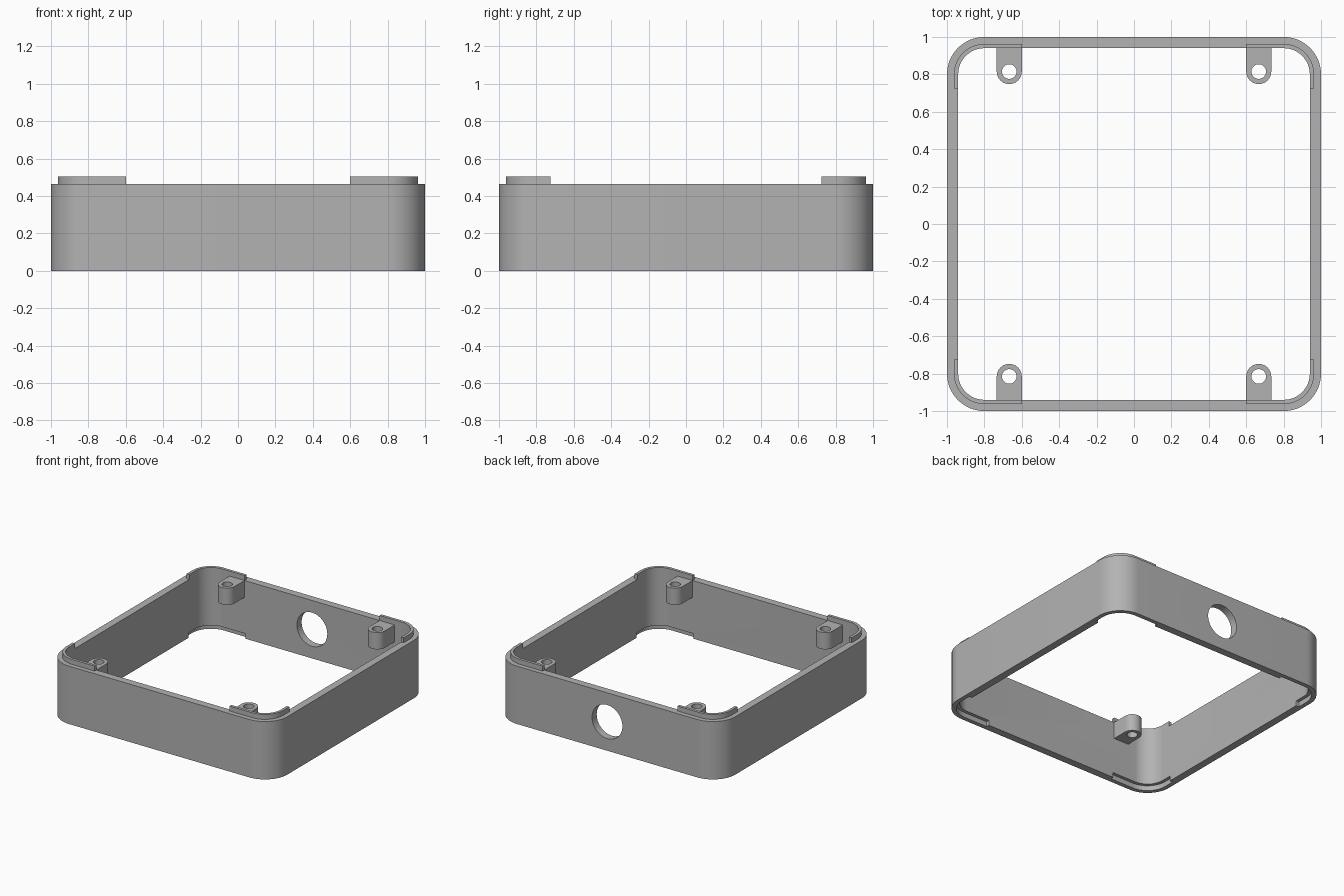
import bpy, bmesh
from math import sin, cos, pi
from mathutils import Matrix

if "Cube" in bpy.data.objects:
    bpy.data.objects.remove(bpy.data.objects["Cube"])

HEIGHT, LIP = 0.465, 0.04
WALL, RADIUS = 0.06, 0.2
TAB_X, TAB_Y, TAB_R = 0.667, 0.815, 0.067

grey = bpy.data.materials.new("plain_grey")
grey.use_nodes = True
grey.diffuse_color = (0.45, 0.45, 0.45, 1)
grey.node_tree.nodes["Principled BSDF"].inputs["Base Color"].default_value = grey.diffuse_color


def arc(cx, cy, r, start, end, steps):
    angles = [start + (end - start) * i / steps for i in range(steps + 1)]
    return [(cx + r * cos(a), cy + r * sin(a)) for a in angles]


def rounded_square(inset):
    """Outline of the frame, moved inward by inset."""
    c, pts = 1 - RADIUS, []
    for k, (sx, sy) in enumerate([(1, 1), (-1, 1), (-1, -1), (1, -1)]):
        pts += arc(sx * c, sy * c, RADIUS - inset, k * pi / 2, (k + 1) * pi / 2, 16)
    return pts


def corner_path(inset, x_end, y_end):
    """Path around one corner, with a straight run on each side."""
    c = 1 - RADIUS
    return ([(1 - inset, y_end)] + arc(c, c, RADIUS - inset, 0, pi / 2, 16)
            + [(x_end, 1 - inset)])


def finish(bm, name):
    bmesh.ops.recalc_face_normals(bm, faces=bm.faces)
    mesh = bpy.data.meshes.new(name)
    bm.to_mesh(mesh)
    bm.free()
    mesh.materials.append(grey)
    ob = bpy.data.objects.new(name, mesh)
    bpy.context.collection.objects.link(ob)
    return ob


def band(name, outer, inner, z0, z1, closed, sx=1, sy=1):
    """Solid strip between two matching paths."""
    bm = bmesh.new()
    rows = [[bm.verts.new((sx * x, sy * y, z)) for x, y in path]
            for path, z in ((outer, z0), (outer, z1), (inner, z1), (inner, z0))]
    n = len(outer)
    for i in range(n if closed else n - 1):
        j = (i + 1) % n
        for k in range(4):
            a, b = rows[k], rows[(k + 1) % 4]
            bm.faces.new((a[i], a[j], b[j], b[i]))
    if not closed:
        bm.faces.new([r[0] for r in rows])
        bm.faces.new([r[-1] for r in rows])
    return finish(bm, name)


def prism(name, outline, z0, z1, sx=1, sy=1):
    bm = bmesh.new()
    base = bm.faces.new([bm.verts.new((sx * x, sy * y, z0)) for x, y in outline])
    top = bmesh.ops.extrude_face_region(bm, geom=[base])["geom"]
    bmesh.ops.translate(bm, vec=(0, 0, z1 - z0),
                        verts=[v for v in top if isinstance(v, bmesh.types.BMVert)])
    return finish(bm, name)


def activate(ob):
    bpy.ops.object.select_all(action="DESELECT")
    ob.select_set(True)
    bpy.context.view_layer.objects.active = ob


def cut(ob, cutter):
    cutter.hide_render = True
    mod = ob.modifiers.new("cut", "BOOLEAN")
    mod.operation, mod.solver, mod.object = "DIFFERENCE", "EXACT", cutter
    activate(ob)
    bpy.ops.object.modifier_apply(modifier=mod.name)
    bpy.data.objects.remove(cutter)


# Frame wall
frame = band("frame_wall", rounded_square(0), rounded_square(WALL), 0, HEIGHT, True)
parts = [frame]

# Round opening through the back wall
opening = prism("opening_cutter", arc(0, 0, 0.135, 0, 2 * pi, 48)[:-1], -0.2, 0.2)
opening.data.transform(Matrix.Translation((0, 1, HEIGHT / 2)) @ Matrix.Rotation(pi / 2, 4, "X"))
cut(frame, opening)

for side, sx in (("left", 1), ("right", -1)):
    for end, sy in (("front", -1), ("back", 1)):
        label = f"{end}_{side}"

        # Recess under each corner, matching the lip of a stacked frame
        recess = band("recess_cutter", corner_path(0.034, 0.59, 0.715),
                      corner_path(WALL + 0.02, 0.59, 0.715), -0.05, LIP, False, sx, sy)
        cut(frame, recess)

        # Raised lip on the inner half of the wall
        parts.append(band(f"{label}_lip", corner_path(0.037, 0.6, 0.725),
                          corner_path(WALL, 0.6, 0.725),
                          HEIGHT, HEIGHT + LIP, False, sx, sy))

        # Screw tab with a rounded end and a hole
        outline = ([(TAB_X - TAB_R, 1 - WALL)]
                   + arc(TAB_X, TAB_Y, TAB_R, pi, 2 * pi, 24)
                   + [(TAB_X + TAB_R, 1 - WALL)])
        tab = prism(f"{label}_screw_tab", outline, HEIGHT - 0.135, HEIGHT, sx, sy)
        hole = arc(TAB_X, TAB_Y, 0.039, 0, 2 * pi, 32)[:-1]
        cut(tab, prism("hole_cutter", hole, 0.2, 0.6, sx, sy))
        parts.append(tab)

for ob in parts:
    activate(ob)
    bpy.ops.object.shade_smooth_by_angle()
